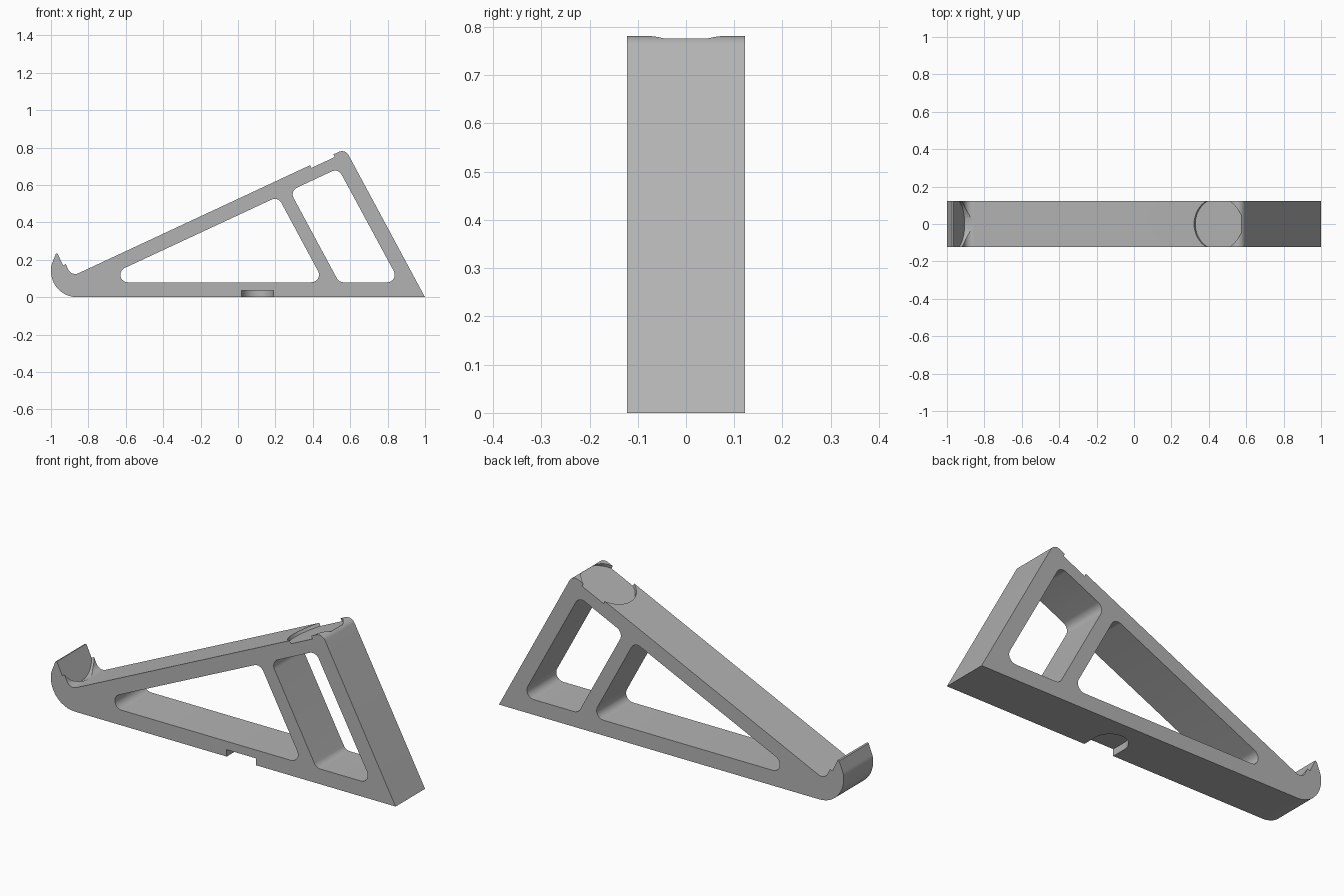
import bpy, bmesh, math
from mathutils import Vector, Matrix

if "Cube" in bpy.data.objects:
    bpy.data.objects.remove(bpy.data.objects["Cube"])

HALF = 0.122                      # half of the stand's width
SLOPE = math.radians(25)          # tilt of the resting face
ALONG = Vector((math.cos(SLOPE), 0, math.sin(SLOPE)))
NORMAL = Vector((-math.sin(SLOPE), 0, math.cos(SLOPE)))
DISC = 0.14                       # radius of the round recesses

grey = bpy.data.materials.new("plain grey")
grey.use_nodes = True
grey.diffuse_color = (0.45, 0.45, 0.45, 1)
grey.node_tree.nodes["Principled BSDF"].inputs["Base Color"].default_value = grey.diffuse_color


def rounded(corners, steps=10):
    """Round each (x, z, radius) corner with an arc."""
    out = []
    for i, (x, z, r) in enumerate(corners):
        p = Vector((x, z))
        a = (Vector(corners[i - 1][:2]) - p).normalized()
        b = (Vector(corners[(i + 1) % len(corners)][:2]) - p).normalized()
        if r == 0:
            out.append(p)
            continue
        half = a.angle(b) / 2
        centre = p + (a + b).normalized() * r / math.sin(half)
        start = p + a * r / math.tan(half) - centre
        end = p + b * r / math.tan(half) - centre
        sweep = math.atan2(start.cross(end), start.dot(end))
        for k in range(steps + 1):
            out.append(centre + Matrix.Rotation(sweep * k / steps, 2) @ start)
    return out


def finish(bm, name):
    bmesh.ops.recalc_face_normals(bm, faces=bm.faces)
    mesh = bpy.data.meshes.new(name)
    bm.to_mesh(mesh)
    bm.free()
    mesh.materials.append(grey)
    obj = bpy.data.objects.new(name, mesh)
    bpy.context.collection.objects.link(obj)
    return obj


def prism(name, points, offset):
    """Close a loop of 3D points and extrude it."""
    bm = bmesh.new()
    face = bm.faces.new([bm.verts.new(p) for p in points])
    moved = bmesh.ops.extrude_face_region(bm, geom=[face])["geom"]
    bmesh.ops.translate(bm, vec=offset, verts=[v for v in moved if isinstance(v, bmesh.types.BMVert)])
    return finish(bm, name)


def side_prism(name, corners, half):
    return prism(name, [(p.x, -half, p.y) for p in rounded(corners)], (0, 2 * half, 0))


def disc_cutter(name, centre, axis, length):
    """Cylinder starting at centre and reaching along axis."""
    bm = bmesh.new()
    place = Matrix.Translation(centre + axis * length / 2) @ axis.to_track_quat("Z", "Y").to_matrix().to_4x4()
    bmesh.ops.create_cone(bm, cap_ends=True, segments=96, radius1=DISC, radius2=DISC,
                          depth=length, matrix=place)
    return finish(bm, name)


def slope_z(x):
    return 0.526 + math.tan(SLOPE) * x


# Side outline of the stand with its hooked lip
heel = Vector((-0.89, 0, slope_z(-0.89)))
tip = heel + NORMAL * 0.142
stand = side_prism("wedge_stand", [
    (1, 0, 0), (0.573, slope_z(0.573), 0.04), (heel.x, heel.z, 0.04),
    (tip.x, tip.z, 0), (-0.974, 0.232, 0), (-1, 0.165, 0.08), (-1, 0, 0.14)], HALF)

# Side windows
cutters = [
    side_prism("large_window_cutter", [(-0.77, 0.08, 0.04), (0.46, 0.08, 0.04), (0.214, 0.538, 0.04)], 0.3),
    side_prism("small_window_cutter", [(0.54, 0.08, 0.04), (0.865, 0.08, 0.04),
                                       (0.536, 0.689, 0.04), (0.277, 0.568, 0.04)], 0.3)]

# Round recess on the resting face, and one inside the lip
pad = Vector((0.448, 0, slope_z(0.448)))
cutters.append(disc_cutter("pad_recess_cutter", pad - NORMAL * 0.016, NORMAL, 0.1))
cutters.append(disc_cutter("lip_recess_cutter", heel + NORMAL * (DISC + 0.001) - ALONG * 0.016, ALONG, 0.12))

# Round-ended slot under the base, open to the front
slot = [(0.105 + 0.085 * math.cos(math.pi * k / 24), -0.045 + 0.085 * math.sin(math.pi * k / 24), -0.05)
        for k in range(25)]
cutters.append(prism("base_slot_cutter", [(0.19, -0.2, -0.05)] + slot + [(0.02, -0.2, -0.05)], (0, 0, 0.086)))

bpy.ops.object.select_all(action="DESELECT")
bpy.context.view_layer.objects.active = stand
stand.select_set(True)
for cutter in cutters:
    cut = stand.modifiers.new(cutter.name, "BOOLEAN")
    cut.operation, cut.solver, cut.object = "DIFFERENCE", "EXACT", cutter
    bpy.ops.object.modifier_apply(modifier=cut.name)
for cutter in cutters:
    bpy.data.objects.remove(cutter)
bpy.ops.object.shade_smooth_by_angle(angle=math.radians(25))
